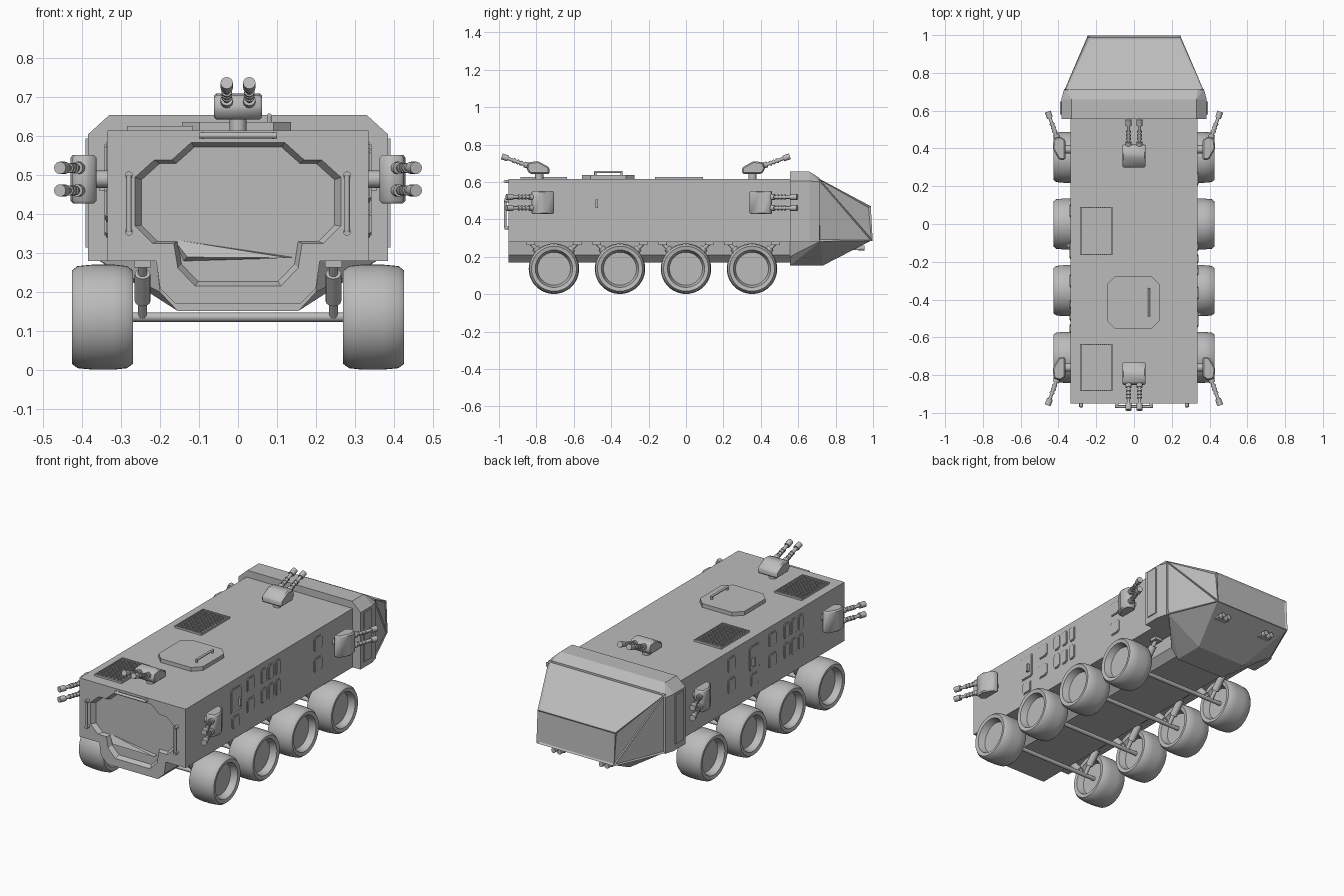
import bpy, bmesh, math
from mathutils import Vector, Matrix

if "Cube" in bpy.data.objects:
    bpy.data.objects.remove(bpy.data.objects["Cube"], do_unlink=True)

grey = bpy.data.materials.new("armour_grey")
grey.use_nodes = True
grey.diffuse_color = (0.5, 0.5, 0.5, 1)
grey.node_tree.nodes["Principled BSDF"].inputs["Base Color"].default_value = (0.5, 0.5, 0.5, 1)


def finish(name, bm, smooth=False):
    bmesh.ops.recalc_face_normals(bm, faces=bm.faces[:])
    me = bpy.data.meshes.new(name)
    bm.to_mesh(me)
    bm.free()
    me.materials.append(grey)
    ob = bpy.data.objects.new(name, me)
    bpy.context.collection.objects.link(ob)
    if smooth:
        bpy.ops.object.select_all(action='DESELECT')
        ob.select_set(True)
        bpy.context.view_layer.objects.active = ob
        bpy.ops.object.shade_smooth_by_angle(angle=math.radians(35))
    return ob


def add_box(bm, lo, hi):
    lo, hi = Vector(lo), Vector(hi)
    mat = Matrix.Translation((lo + hi) / 2) @ Matrix.Diagonal((*(hi - lo), 1))
    bmesh.ops.create_cube(bm, size=1, matrix=mat)


def add_rod(bm, a, b, r, sides=12):
    a, b = Vector(a), Vector(b)
    d = b - a
    mat = Matrix.Translation((a + b) / 2) @ d.to_track_quat('Z', 'Y').to_matrix().to_4x4()
    bmesh.ops.create_cone(bm, cap_ends=True, segments=sides, radius1=r, radius2=r,
                          depth=d.length, matrix=mat)


def add_loft(bm, ring_a, ring_b):
    """Closed solid between two matching outlines."""
    a = [bm.verts.new(p) for p in ring_a]
    b = [bm.verts.new(p) for p in ring_b]
    bm.faces.new(a)
    bm.faces.new(b[::-1])
    for i in range(len(a)):
        j = (i + 1) % len(a)
        bm.faces.new((a[i], b[i], b[j], a[j]))


def add_hull(bm, points):
    verts = [bm.verts.new(p) for p in points]
    bmesh.ops.convex_hull(bm, input=verts)
    bmesh.ops.dissolve_limit(bm, angle_limit=0.02, verts=bm.verts[:], edges=bm.edges[:])


def mirrored(points):
    return [(s * x, y, z) for x, y, z in points for s in (1, -1)]


def outline(half):
    """Complete a right-hand half outline, listed from top to bottom."""
    return half + [(-x, z) for x, z in reversed(half)]


def octagon(cx, cy, hx, hy, c):
    return [(cx + sx * x, cy + sy * y) for sx, sy, x, y in (
        (1, 1, hx - c, hy), (1, 1, hx, hy - c), (1, -1, hx, hy - c), (1, -1, hx - c, hy),
        (-1, -1, hx - c, hy), (-1, -1, hx, hy - c), (-1, 1, hx, hy - c), (-1, 1, hx - c, hy))]


# Hull with a recessed rear door
section = outline([(.335, .615), (.335, .28), (.21, .28), (.2, .21), (.16, .17)])
bm = bmesh.new()
add_loft(bm, [(x, -.95, z) for x, z in section], [(x, .57, z) for x, z in section])
hull = finish("hull", bm)

door = outline([(.12, .585), (.17, .54), (.215, .54), (.265, .495), (.265, .37),
                (.22, .325), (.165, .325), (.155, .262), (.11, .215)])
bm = bmesh.new()
small = [(x * .935, -.925, .4 + (z - .4) * .93) for x, z in door]
add_loft(bm, [(x, -.951, z) for x, z in door], small)
cutter = finish("door_cutter", bm)
cutter.hide_render = True
mod = hull.modifiers.new("door_recess", 'BOOLEAN')
mod.operation, mod.solver, mod.object = 'DIFFERENCE', 'EXACT', cutter
bpy.context.view_layer.objects.active = hull
bpy.ops.object.modifier_apply(modifier=mod.name)
bpy.data.objects.remove(cutter, do_unlink=True)

bm = bmesh.new()
add_hull(bm, [(-.165, -.924, .335), (.14, -.924, .29), (-.14, -.924, .28),
              (-.13, -.945, .29), (.13, -.945, .288)])
finish("door_step", bm)

# Rear grab handles and the bar above the door
bm = bmesh.new()
for s in (1, -1):
    add_rod(bm, (s * .28, -.967, .355), (s * .28, -.967, .5), .007)
    for z in (.355, .5):
        add_rod(bm, (s * .28, -.945, z), (s * .28, -.97, z), .01)
    add_rod(bm, (s * .09, -.945, .602), (s * .09, -.97, .602), .009)
add_rod(bm, (-.1, -.967, .602), (.1, -.967, .602), .008)
finish("rear_handles", bm, True)

# Cab: collar, faceted nose with inset windows, belly
bm = bmesh.new()
shoulder = [(.33, .655), (.385, .605), (.385, .28)]
add_hull(bm, mirrored([(x, y, z) for x, z in shoulder for y in (.555, .66)]
                      + [(.335, .715, .62), (.37, .715, .6), (.37, .715, .28)]))
finish("cab_collar", bm)

bm = bmesh.new()
add_hull(bm, mirrored([(.368, .71, .618), (.368, .71, .282), (.245, .988, .47), (.245, .998, .285)]))
panes = [f for f in bm.faces if f.normal.y > .1 or f.normal.z > .3]
bmesh.ops.inset_individual(bm, faces=panes, thickness=.013, depth=-.006)
finish("cab_nose", bm)

bm = bmesh.new()
add_hull(bm, mirrored([(.21, .555, .285), (.2, .555, .2), (.155, .555, .152), (.2, .7, .2),
                       (.155, .73, .152), (.36, .72, .283), (.244, .992, .287)]))
finish("cab_belly", bm)

bm = bmesh.new()
for s in (1, -1):
    add_box(bm, (s * .387 - .004, .58, .315), (s * .387 + .004, .648, .595))
finish("cab_side_panels", bm)

bm = bmesh.new()
for s in (1, -1):
    add_box(bm, (s * .15 - .035, .88, .237), (s * .15 + .035, .93, .262))
    for dx in (-.018, .018):
        add_rod(bm, (s * .15 + dx, .92, .247), (s * .15 + dx, .955, .247), .014)
finish("headlights", bm, True)

# Wheels: one lathed profile of (x, radius)
profile = [(.385, 0), (.385, .088), (.422, .1), (.426, .12), (.412, .131), (.37, .135),
           (.32, .135), (.285, .131), (.27, .12), (.273, .1), (.31, .088), (.31, 0)]
wheel_rows = [-.706, -.353, 0, .353]
hub_z = .136
for side, label in ((1, "left"), (-1, "right")):
    for n, y in enumerate(wheel_rows):
        bm = bmesh.new()
        verts = [bm.verts.new((side * x, y, hub_z + r)) for x, r in profile]
        edges = [bm.edges.new(pair) for pair in zip(verts, verts[1:])]
        bmesh.ops.spin(bm, geom=verts + edges, cent=(0, y, hub_z), axis=(1, 0, 0),
                       angle=2 * math.pi, steps=48, use_merge=True)
        bmesh.ops.remove_doubles(bm, verts=bm.verts[:], dist=1e-5)
        finish(f"{label}_wheel_{n + 1}", bm, True)

# Axles and paired shock absorbers
bm = bmesh.new()
for y in wheel_rows:
    add_rod(bm, (-.32, y, hub_z), (.32, y, hub_z), .012)
    for s in (1, -1):
        for d in (1, -1):
            low, top = Vector((s * .245, y, .135)), Vector((s * .245, y + d * .125, .275))
            add_rod(bm, low, top, .011)
            add_rod(bm, low.lerp(top, .3), low.lerp(top, .8), .02)
            add_box(bm, top - Vector((.022, .022, .012)), top + Vector((.022, .022, .01)))
finish("suspension", bm, True)


# Twin-barrel turrets, placed by their mount point, forward and up directions
def turret(name, origin, forward, up):
    forward, up = Vector(forward), Vector(up)
    bm = bmesh.new()
    add_rod(bm, (0, 0, -.005), (0, 0, .04), .022)
    body = [(-.055, .028), (.05, .028), (.068, .055), (.058, .09), (.005, .096), (-.055, .062)]
    add_loft(bm, [(-.062, y, z) for y, z in body], [(.062, y, z) for y, z in body])
    rim = [e for e in bm.edges if all(abs(v.co.x) > .06 for v in e.verts)]
    bmesh.ops.bevel(bm, geom=rim, offset=.007, segments=1, affect='EDGES')
    for x in (-.029, .029):
        a, b = Vector((x, .045, .067)), Vector((x, .2, .122))
        add_rod(bm, a, b, .009)
        for t, u, r in ((0, .22, .016), (.3, .36, .013), (.42, .48, .013),
                        (.54, .6, .013), (.78, 1, .016)):
            add_rod(bm, a.lerp(b, t), a.lerp(b, u), r)
    rot = Matrix((forward.cross(up), forward, up)).transposed().to_4x4()
    bm.transform(Matrix.Translation(origin) @ rot)
    finish(name, bm, True)


for f, label, top_y, side_y in ((1, "front", .355, .395), (-1, "rear", -.785, -.76)):
    turret(f"{label}_roof_turret", (0, top_y, .615), (0, f, 0), (0, 0, 1))
    for s, side in ((1, "left"), (-1, "right")):
        turret(f"{label}_{side}_turret", (s * .335, side_y, .49), (0, f, 0), (s, 0, 0))

# Roof grilles
for label, lo, hi in (("front", -.165, .09), ("rear", -.885, -.635)):
    bm = bmesh.new()
    add_box(bm, (-.285, lo, .61), (-.115, hi, .618))
    for x in (-.285, -.121):
        add_box(bm, (x, lo, .612), (x + .006, hi, .626))
    for y in (lo, hi - .006):
        add_box(bm, (-.285, y, .612), (-.115, y + .006, .626))
    for i in range(14):
        x = -.274 + i * .011
        add_box(bm, (x, lo, .612), (x + .006, hi, .624))
    finish(f"{label}_roof_grille", bm)

# Roof hatch with handle
bm = bmesh.new()
ring = octagon(-.004, -.415, .14, .14, .045)
add_loft(bm, [(x, y, .61) for x, y in ring], [(x, y, .637) for x, y in ring])
lid = [f for f in bm.faces if all(v.co.z > .63 for v in f.verts)]
bmesh.ops.inset_individual(bm, faces=lid, thickness=.016, depth=-.006)
add_rod(bm, (.08, -.49, .653), (.08, -.34, .653), .006)
for y in (-.485, -.345):
    add_rod(bm, (.08, y, .625), (.08, y, .655), .006)
finish("roof_hatch", bm)


# Side panels: service doors, paired covers and a block of six
def side_panels(name, s, handle_y, pair_ys, six_y):
    bm = bmesh.new()
    plates = [(handle_y, .5, .048, .07), (handle_y, .375, .035, .035)]
    plates += [(y, z, .036, .04) for y in pair_ys for z in (.54, .42)]
    plates += [(six_y + d * .064, z, .024, .044) for d in (-1, 0, 1) for z in (.54, .428)]
    for y, z, hy, hz in plates:
        outer, inner = octagon(y, z, hy, hz, .01), octagon(y, z, hy - .005, hz - .005, .008)
        add_loft(bm, [(s * .33, *p) for p in outer], [(s * .339, *p) for p in outer])
        add_loft(bm, [(s * .335, *p) for p in inner], [(s * .342, *p) for p in inner])
    add_box(bm, (s * .345 - .01, handle_y + .015, .46), (s * .345 + .01, handle_y + .03, .505))
    finish(name, bm)


side_panels("left_side_panels", 1, -.5, (-.365, .24), -.184)
side_panels("right_side_panels", -1, -.137, (.07, -.3), -.49)
